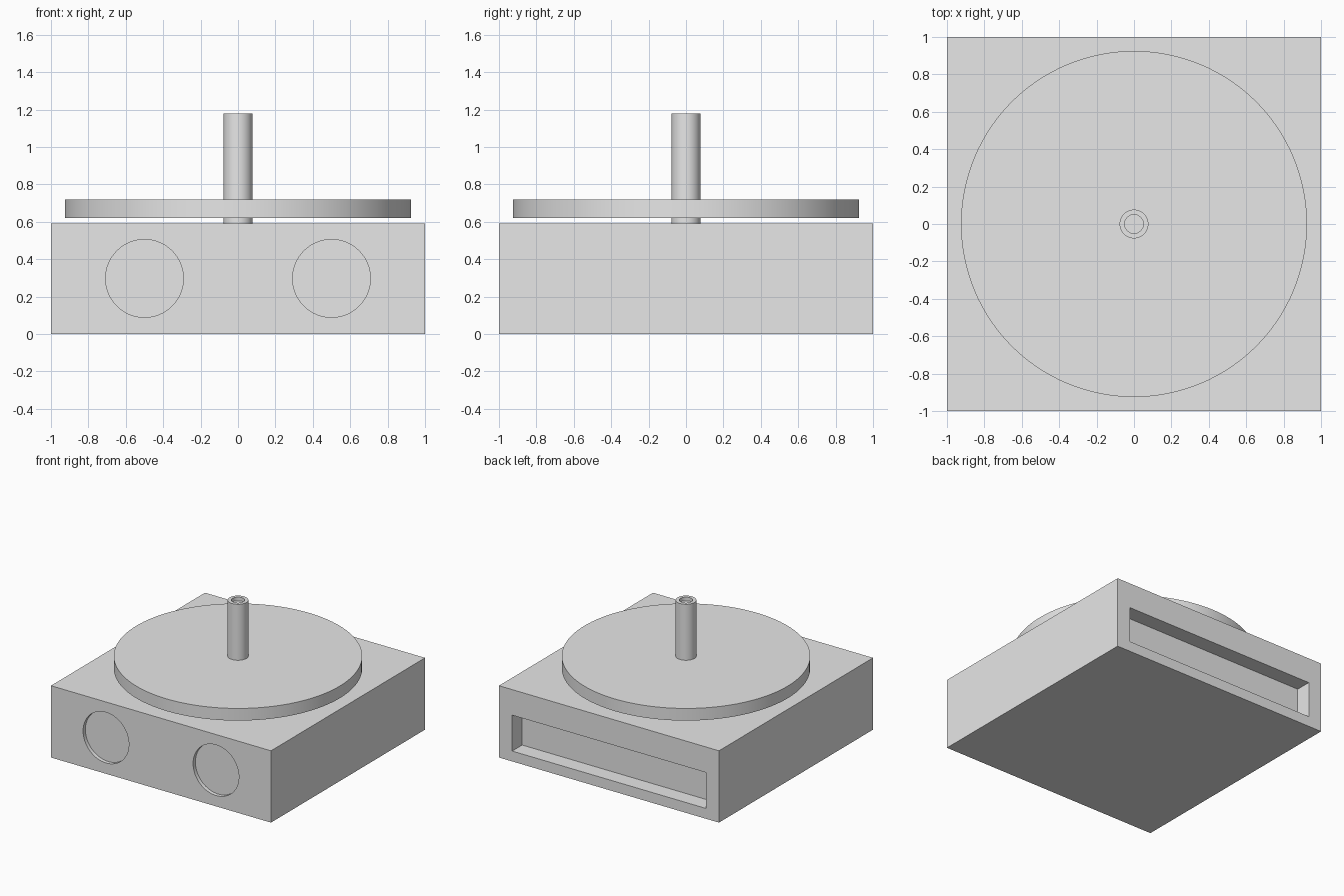
import bpy
import math

cube = bpy.data.objects.get("Cube")
if cube:
    bpy.data.objects.remove(cube, do_unlink=True)

# Single grey material
grey = bpy.data.materials.new("light_grey")
grey.use_nodes = True
grey.diffuse_color = (0.8, 0.8, 0.8, 1)
grey.node_tree.nodes["Principled BSDF"].inputs["Base Color"].default_value = (0.8, 0.8, 0.8, 1)


def finish(name):
    obj = bpy.context.object
    obj.name = name
    obj.data.materials.append(grey)
    return obj


def box(name, low, high):
    """Box spanning two opposite corners."""
    centre = [(a + b) / 2 for a, b in zip(low, high)]
    bpy.ops.mesh.primitive_cube_add(size=1, location=centre)
    bpy.context.object.scale = [b - a for a, b in zip(low, high)]
    bpy.ops.object.transform_apply(location=False, rotation=False, scale=True)
    return finish(name)


def cylinder(name, radius, depth, centre, sides, tilt=0):
    bpy.ops.mesh.primitive_cylinder_add(vertices=sides, radius=radius, depth=depth,
                                        location=centre, rotation=(tilt, 0, 0))
    return finish(name)


def carve(body, cutter):
    """Subtract the cutter from the body, then discard it."""
    mod = body.modifiers.new("carve", "BOOLEAN")
    mod.operation = "DIFFERENCE"
    mod.solver = "EXACT"
    mod.object = cutter
    bpy.context.view_layer.objects.active = body
    bpy.ops.object.modifier_apply(modifier=mod.name)
    bpy.data.objects.remove(cutter, do_unlink=True)


def smooth(obj):
    bpy.ops.object.select_all(action="DESELECT")
    obj.select_set(True)
    bpy.context.view_layer.objects.active = obj
    bpy.ops.object.shade_smooth_by_angle(angle=math.radians(30))


# Square base with two shallow round recesses in front and a long slot behind
base_top = 0.59
base = box("base", (-1, -1, 0), (1, 1, base_top))
for side in (-1, 1):
    carve(base, cylinder("dial_cutter", 0.208, 0.06, (side * 0.5, -1, 0.297), 96, math.pi / 2))
carve(base, box("slot_cutter", (-0.88, 0.87, 0.085), (0.88, 1.1, 0.38)))

# Turntable disc floating just above the base
disc = cylinder("disc", 0.925, 0.1, (0, 0, 0.67), 128)

# Central spindle with a shallow socket in its top
spindle_top = 1.18
spindle = cylinder("spindle", 0.077, spindle_top - base_top,
                   (0, 0, (spindle_top + base_top) / 2), 64)
carve(spindle, cylinder("socket_cutter", 0.05, 0.06, (0, 0, spindle_top), 64))

for part in (base, disc, spindle):
    smooth(part)
